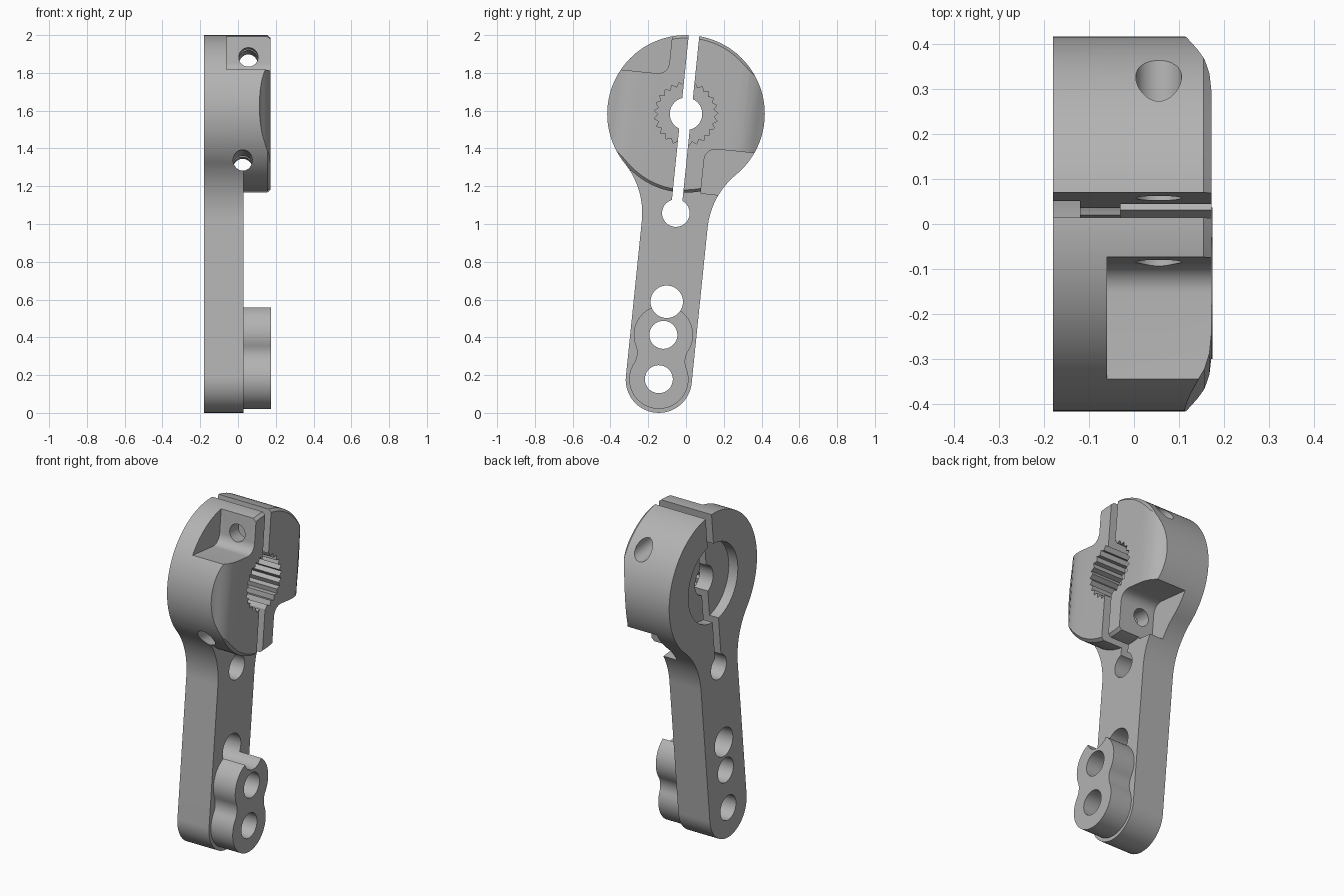
import bpy, bmesh, math
from mathutils import Matrix

if "Cube" in bpy.data.objects:
    bpy.data.objects.remove(bpy.data.objects["Cube"], do_unlink=True)

LEAN = 0.102          # tilt of the arm about x
HUB_Z = 1.583         # height of the hub centre
HUB_R = 0.417
BACK, ARM_FRONT, FRONT = -0.18, 0.03, 0.172

grey = bpy.data.materials.new("machined_grey")
grey.use_nodes = True
colour = (0.45, 0.45, 0.45, 1)
grey.diffuse_color = colour
grey.node_tree.nodes["Principled BSDF"].inputs["Base Color"].default_value = colour


def arc(cw, cv, r, a0, a1, n=16):
    """Points on an arc in the side plane, angles in degrees."""
    angles = [math.radians(a0 + (a1 - a0) * i / n) for i in range(n + 1)]
    return [(cw + r * math.cos(a), cv + r * math.sin(a)) for a in angles]


def circle(cw, cv, r, n=48):
    return arc(cw, cv, r, 0, 360, n)[:-1]


def mirrored(half):
    """Close a right-hand outline, running bottom to top, with its mirror image."""
    return half + [(-w, v) for w, v in reversed(half) if abs(w) > 1e-5]


def loft(name, sections, matrix=Matrix()):
    """Solid through outlines placed at successive x positions."""
    bm = bmesh.new()
    rings = [[bm.verts.new((x, w, v)) for w, v in pts] for x, pts in sections]
    for a, b in zip(rings, rings[1:]):
        for i in range(len(a)):
            j = (i + 1) % len(a)
            bm.faces.new((a[i], a[j], b[j], b[i]))
    bm.faces.new(rings[0])
    bm.faces.new(rings[-1])
    bmesh.ops.recalc_face_normals(bm, faces=bm.faces)
    bm.transform(matrix)
    mesh = bpy.data.meshes.new(name)
    bm.to_mesh(mesh)
    bm.free()
    mesh.materials.append(grey)
    obj = bpy.data.objects.new(name, mesh)
    bpy.context.collection.objects.link(obj)
    return obj


def prism(name, pts, x0, x1, matrix=Matrix()):
    return loft(name, [(x0, pts), (x1, pts)], matrix)


def combine(target, tool, operation):
    mod = target.modifiers.new(tool.name, "BOOLEAN")
    mod.operation, mod.solver, mod.object = operation, "EXACT", tool
    deps = bpy.context.evaluated_depsgraph_get()
    result = bpy.data.meshes.new_from_object(target.evaluated_get(deps))
    target.modifiers.clear()
    target.data = result
    bpy.data.objects.remove(tool, do_unlink=True)


# Clamp hub with a chamfered front rim
body = loft("servo_arm", [(BACK, circle(0, 0, HUB_R, 120)),
                          (FRONT - 0.017, circle(0, 0, HUB_R, 120)),
                          (FRONT, circle(0, 0, HUB_R - 0.015, 120))])

# Shoulder relief sloping down on both sides of the hub front
slope = [(0.27, FRONT), (0.31, 0.168), (0.345, 0.157), (0.37, 0.142), (0.395, 0.125), (0.43, 0.106)]
for side in (1, -1):
    outline = [(side * w, x) for w, x in slope] + [(side * 0.5, 0.1), (side * 0.5, 0.3), (side * 0.27, 0.3)]
    turn = Matrix(((0, 0, 1, 0), (0, 1, 0, 0), (1, 0, 0, 0), (0, 0, 0, 1)))
    cutter = prism("shoulder_cutter", outline, -0.6, 0.6, turn)
    cutter.data.flip_normals()
    combine(body, cutter, "DIFFERENCE")

# Lever arm flaring into the hub
END_V, ARM_W, FLARE = -1.415, 0.175, 0.42
cw = ARM_W + FLARE
cv = -math.sqrt((HUB_R + FLARE) ** 2 - cw ** 2)
meet = 180 - math.degrees(math.atan2(-cv, cw))
half = arc(0, END_V, ARM_W, -90, 0, 24) + arc(cw, cv, FLARE, 180, meet, 16) + [(0, 0)]
combine(body, prism("arm", mirrored(half), BACK, ARM_FRONT), "UNION")

# Waisted boss at the arm end
LOW, HIGH, BOSS_R, WAIST_R = -1.412, -1.176, 0.157, 0.1
mid, rise = (LOW + HIGH) / 2, (HIGH - LOW) / 2
waist_w = math.sqrt((BOSS_R + WAIST_R) ** 2 - rise ** 2)
tilt = math.degrees(math.atan2(rise, waist_w))
half = (arc(0, LOW, BOSS_R, -90, tilt)
        + arc(waist_w, mid, WAIST_R, 180 + tilt, 180 - tilt, 12)[1:-1]
        + arc(0, HIGH, BOSS_R, -tilt, 90))
combine(body, prism("boss", mirrored(half), 0, 0.175), "UNION")

# Screw head pockets on opposite corners of the hub
upper = arc(-0.175, 0.258, 0.06, 0, -90, 8) + [(-0.6, 0.198), (-0.6, 0.6), (-0.115, 0.6)]
lower = arc(0.18, -0.23, 0.06, 180, 90, 8) + [(0.6, -0.17), (0.6, -0.41), (0.12, -0.41)]
for outline in (upper, lower):
    combine(body, prism("pocket_cutter", outline, -0.06, 0.4), "DIFFERENCE")

# Splined socket, shaft hole and rear counterbore
TEETH = 25
spline = []
for i in range(TEETH * 2):
    a, r = math.pi * i / TEETH, 0.169 if i % 2 else 0.148
    spline.append((r * math.cos(a), r * math.sin(a)))
combine(body, prism("spline_cutter", spline, -0.03, 0.4), "DIFFERENCE")
combine(body, prism("shaft_cutter", circle(0, 0, 0.086), -0.4, 0.4), "DIFFERENCE")
combine(body, prism("counterbore_cutter", circle(0, 0, 0.235, 64), -0.4, -0.12), "DIFFERENCE")

# Clamp slot and its relief hole, then the linkage holes
slot = [(-0.028, -0.528), (0.028, -0.528), (0.028, 0.6), (-0.028, 0.6)]
combine(body, prism("slot_cutter", slot, -0.4, 0.4), "DIFFERENCE")
for v, r in ((-0.528, 0.073), (-1.0, 0.086), (HIGH, 0.074), (LOW, 0.074)):
    combine(body, prism("hole_cutter", circle(0, v, r), -0.4, 0.4), "DIFFERENCE")

# Clamp screw holes running across the hub
for x, v in ((0.055, 0.29), (0.025, -0.278)):
    place = Matrix.Translation((x, 0, v)) @ Matrix.Rotation(math.pi / 2, 4, "Z")
    combine(body, prism("screw_cutter", circle(0, 0, 0.051, 32), -0.6, 0.6, place), "DIFFERENCE")

# Lean the finished arm and stand it on the ground
body.data.transform(Matrix.Translation((0, 0, HUB_Z)) @ Matrix.Rotation(-LEAN, 4, "X"))
bpy.ops.object.select_all(action="DESELECT")
body.select_set(True)
bpy.context.view_layer.objects.active = body
bpy.ops.object.shade_smooth_by_angle(angle=math.radians(25))
